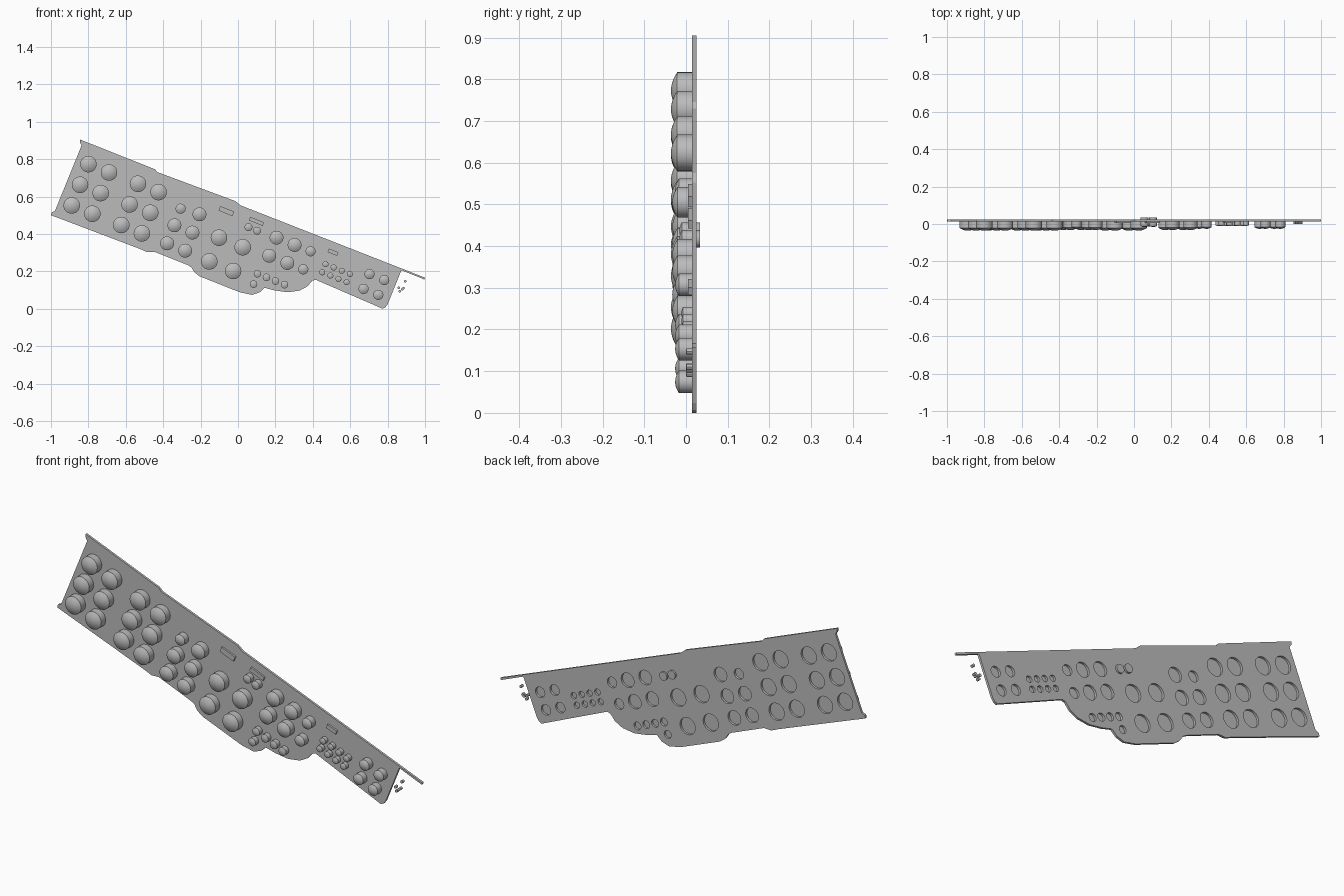
import bpy, bmesh, math
from mathutils import Vector, Matrix

cube = bpy.data.objects.get("Cube")
if cube:
    bpy.data.objects.remove(cube)

TILT = math.radians(22)
ACROSS = Vector((math.cos(TILT), -math.sin(TILT)))
DOWN = Vector((-math.sin(TILT), -math.cos(TILT)))
FRONT, BACK = 0.014, 0.025

grey = bpy.data.materials.new("plain grey")
grey.use_nodes = True
grey.diffuse_color = (0.5, 0.5, 0.5, 1)
grey.node_tree.nodes["Principled BSDF"].inputs["Base Color"].default_value = (0.5, 0.5, 0.5, 1)


def add(name, mesh, location=(0, 0, 0)):
    obj = bpy.data.objects.new(name, mesh)
    obj.location = location
    bpy.context.collection.objects.link(obj)
    if not mesh.materials:
        mesh.materials.append(grey)
    return obj


def cap_mesh(name, radius, wall, tip, back=FRONT, steps=5, sides=32):
    """Round cap: flat back, straight wall, shallow dome towards the front."""
    bm = bmesh.new()
    profile = [(radius, back)]
    for i in range(steps):
        s = 1 - i / steps
        profile.append((radius * s, wall + (tip - wall) * (1 - s * s)))
    turns = [math.tau * k / sides for k in range(sides)]
    rings = [[bm.verts.new((r * math.cos(a), y, r * math.sin(a))) for a in turns]
             for r, y in profile]
    for low, high in zip(rings, rings[1:]):
        for k in range(sides):
            n = (k + 1) % sides
            bm.faces.new((low[k], low[n], high[n], high[k]))
    bm.faces.new(rings[0])
    pole = bm.verts.new((0, tip, 0))
    for k in range(sides):
        bm.faces.new((rings[-1][k], rings[-1][(k + 1) % sides], pole))
    bmesh.ops.recalc_face_normals(bm, faces=bm.faces)
    mesh = bpy.data.meshes.new(name)
    bm.to_mesh(mesh)
    bm.free()
    return mesh


# Cap sizes: radius, wall end, dome tip
sizes = {
    "large_cap": (0.044, -0.021, -0.036),
    "medium_cap": (0.037, -0.02, -0.033),
    "small_cap": (0.027, -0.017, -0.026),
    "mini_cap": (0.02, -0.009, -0.014),
    "tiny_cap": (0.016, -0.007, -0.011),
}
meshes = {name: cap_mesh(name, *dims) for name, dims in sizes.items()}

# Cap groups: size, first x, first z, columns, rows, spacing
groups = [
    ("large_cap", -0.8, 0.773, 2, 3, 0.119),
    ("large_cap", -0.535, 0.668, 2, 3, 0.119),
    ("large_cap", -0.102, 0.38, 2, 2, 0.137),
    ("medium_cap", -0.34, 0.446, 2, 2, 0.104),
    ("medium_cap", -0.206, 0.505, 1, 1, 0),
    ("medium_cap", 0.206, 0.38, 2, 2, 0.104),
    ("small_cap", -0.307, 0.535, 1, 1, 0),
    ("small_cap", 0.388, 0.307, 1, 2, 0.104),
    ("small_cap", 0.703, 0.185, 2, 2, 0.085),
    ("mini_cap", 0.104, 0.187, 4, 1, 0.052),
    ("mini_cap", 0.083, 0.131, 1, 1, 0),
    ("tiny_cap", 0.468, 0.238, 4, 2, 0.0467),
]
caps, holes = [], []
for name, x, z, columns, rows, gap in groups:
    for c in range(columns):
        for r in range(rows):
            p = Vector((x, z)) + ACROSS * gap * c + DOWN * gap * r
            caps.append(add(name, meshes[name], (p.x, 0, p.y)))
            holes.append((p, sizes[name][0] * 0.95))

# Pair of lamps that pass through the panel
lamp = cap_mesh("lamp", 0.021, -0.01, -0.016, back=0.034)
for i in range(2):
    p = Vector((0.056, 0.436)) + ACROSS * 0.05 * i
    caps.append(add("lamp", lamp, (p.x, 0, p.y)))

# Loose pegs beyond the end of the panel
peg = cap_mesh("peg", 0.007, 0.001, 0, back=0.016, steps=2, sides=12)
for x, z in [(0.895, 0.147), (0.885, 0.11), (0.86, 0.112), (0.865, 0.093), (0.878, 0.104)]:
    caps.append(add("peg", peg, (x, 0, z)))

# Panel outline, clockwise from the upper left corner
outline = [
    (-0.845, 0.905), (-0.445, 0.746), (-0.43, 0.73), (-0.013, 0.575), (0.013, 0.553),
    (1, 0.166), (0.997, 0.156), (0.874, 0.206), (0.8, 0.024), (0.788, 0.007),
    (0.773, 0), (0.75, 0.01), (0.415, 0.155), (0.397, 0.15), (0.372, 0.12),
    (0.33, 0.097), (0.265, 0.088), (0.195, 0.098), (0.142, 0.112), (0.115, 0.087),
    (0.075, 0.074), (0.01, 0.088), (-0.205, 0.173), (-0.232, 0.194), (-0.25, 0.222),
    (-0.27, 0.234), (-0.445, 0.304), (-0.484, 0.302), (-0.52, 0.318), (-1, 0.5),
    (-0.997, 0.515), (-0.979, 0.522), (-0.836, 0.874), (-0.846, 0.89),
]
curve = bpy.data.curves.new("panel", "CURVE")
curve.dimensions = "2D"
curve.fill_mode = "BOTH"
curve.extrude = (BACK - FRONT) / 2


def add_loop(points):
    spline = curve.splines.new("POLY")
    spline.points.add(len(points) - 1)
    for point, (x, z) in zip(spline.points, points):
        point.co = (x, z, 0, 1)
    spline.use_cyclic_u = True


add_loop(outline)
for centre, radius in holes:
    add_loop([centre + Vector((math.cos(a), math.sin(a))) * radius
              for a in (math.tau * k / 32 for k in range(32))])
source = bpy.data.objects.new("panel_curve", curve)
bpy.context.collection.objects.link(source)
graph = bpy.context.evaluated_depsgraph_get()
panel_mesh = bpy.data.meshes.new_from_object(source.evaluated_get(graph))
bpy.data.objects.remove(source)
panel_mesh.transform(Matrix.Translation((0, (FRONT + BACK) / 2, 0))
                     @ Matrix.Rotation(math.pi / 2, 4, "X"))
for face in panel_mesh.polygons:
    face.use_smooth = False
add("panel", panel_mesh)

# Raised label bars on the front
for x, z, length, height in [(-0.062, 0.522, 0.08, 0.026), (0.099, 0.467, 0.08, 0.02),
                             (0.508, 0.302, 0.055, 0.02)]:
    bm = bmesh.new()
    bmesh.ops.create_cube(bm, size=1)
    bmesh.ops.scale(bm, vec=(length, 0.01, height), verts=bm.verts)
    mesh = bpy.data.meshes.new("label_bar")
    bm.to_mesh(mesh)
    bm.free()
    add("label_bar", mesh, (x, 0.01, z)).rotation_euler.y = TILT

# Smooth domes with sharp rims
bpy.ops.object.select_all(action="DESELECT")
for obj in caps:
    obj.select_set(True)
bpy.context.view_layer.objects.active = caps[0]
bpy.ops.object.shade_smooth_by_angle()
